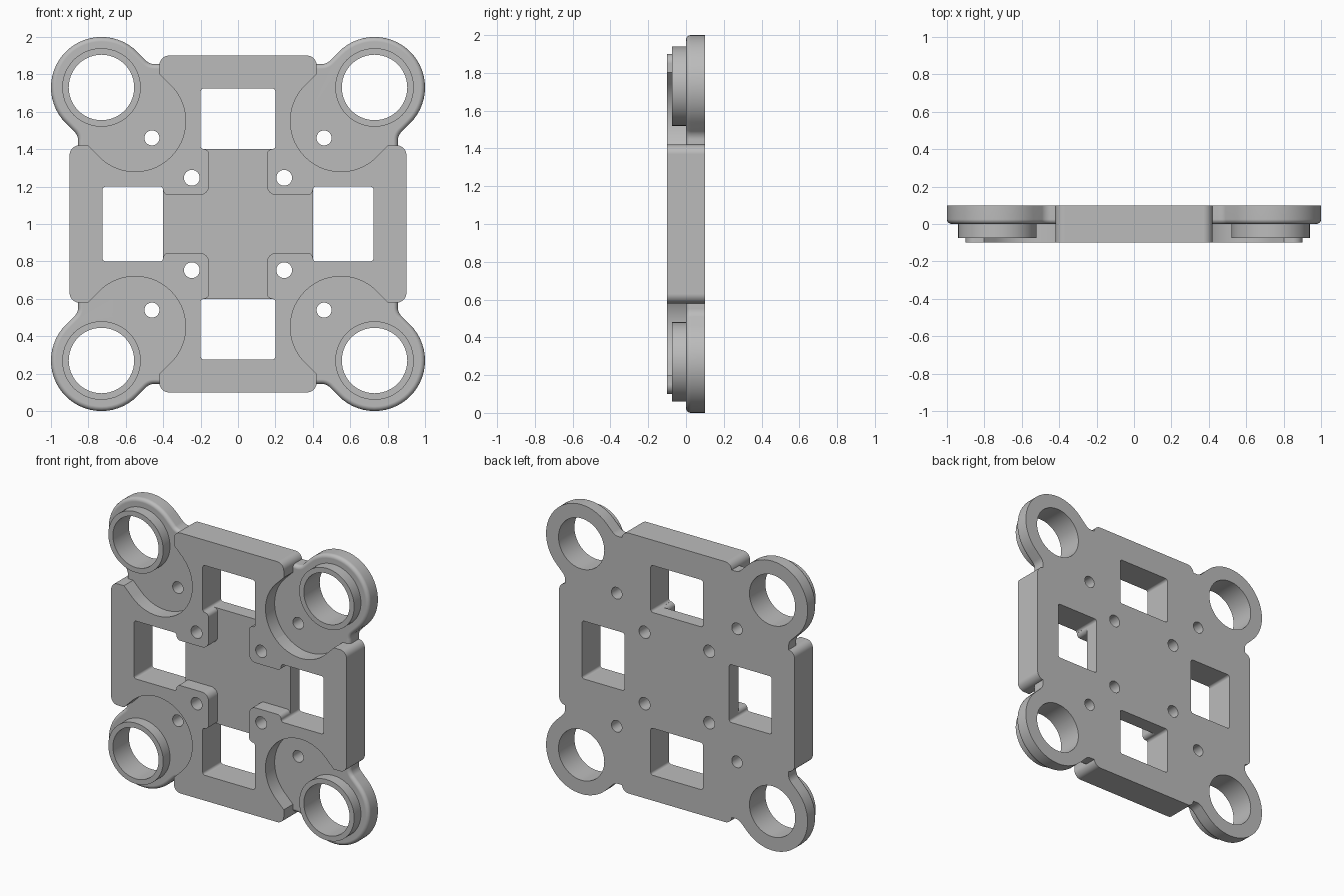
import bpy
import bmesh
from math import radians, tan, atan2, pi
from mathutils import Vector

if "Cube" in bpy.data.objects:
    bpy.data.objects.remove(bpy.data.objects["Cube"])

MID_Z = 1.0
RING, RING_R, LOBE = 0.73, 0.27, 0.55
REACH = RING_R * 2 ** 0.5


def rounded(corners, steps=14):
    """Fillet each (x, z, radius) corner of a closed outline."""
    out = []
    count = len(corners)
    for i, (x, z, r) in enumerate(corners):
        p = Vector((x, z))
        if r == 0:
            out.append(p)
            continue
        a = (Vector(corners[i - 1][:2]) - p).normalized()
        b = (Vector(corners[(i + 1) % count][:2]) - p).normalized()
        half = a.angle(b) / 2
        start = p + a * (r / tan(half))
        centre = p + (a + b).normalized() * (r / abs(a.cross((a + b).normalized())))
        end = p + b * (r / tan(half))
        s, e = start - centre, end - centre
        sweep = (atan2(e.y, e.x) - atan2(s.y, s.x) + pi) % (2 * pi) - pi
        for k in range(steps + 1):
            t = sweep * k / steps
            perp = Vector((-s.y, s.x))
            from_centre = s * cos_(t) + perp * sin_(t)
            out.append(centre + from_centre)
    clean = [p for i, p in enumerate(out) if (p - out[i - 1]).length > 1e-4]
    return clean


def cos_(t):
    return Vector((1, 0)).dot(unit(t))


def sin_(t):
    return Vector((0, 1)).dot(unit(t))


def unit(t):
    from math import cos, sin
    return Vector((cos(t), sin(t)))


def turn(corners, times):
    """Rotate outline corners by quarter turns."""
    for _ in range(times):
        corners = [(-z, x, r) for x, z, r in corners]
    return corners


def box(x0, x1, z0, z1, r=0.0):
    return [(x0, z0, r), (x1, z0, r), (x1, z1, r), (x0, z1, r)]


def disc(c, r):
    return box(c - r, c + r, c - r, c + r, r)


def four(corners):
    return [turn(corners, i) for i in range(4)]


def prisms(name, outlines, y0, y1, front_bevel=0.0):
    """Extrude closed outlines from y0 (front) to y1 (back)."""
    bm = bmesh.new()
    for outline in outlines:
        pts = rounded(outline)
        front = bm.faces.new([bm.verts.new((p.x, y0, p.y + MID_Z)) for p in pts])
        back = bm.faces.new([bm.verts.new((p.x, y1, p.y + MID_Z)) for p in reversed(pts)])
        f, b = list(front.verts), list(reversed(back.verts))
        for i in range(len(f)):
            bm.faces.new((f[i], f[i - 1], b[i - 1], b[i]))
    bmesh.ops.recalc_face_normals(bm, faces=bm.faces)
    if front_bevel:
        rim = [e for e in bm.edges if all(abs(v.co.y - y0) < 1e-5 for v in e.verts)]
        bmesh.ops.bevel(bm, geom=rim, offset=front_bevel, segments=4,
                        profile=0.5, affect='EDGES', clamp_overlap=False)
    mesh = bpy.data.meshes.new(name)
    bm.to_mesh(mesh)
    bm.free()
    obj = bpy.data.objects.new(name, mesh)
    bpy.context.collection.objects.link(obj)
    return obj


def combine(target, tool, operation):
    mod = target.modifiers.new("combine", 'BOOLEAN')
    mod.operation, mod.object, mod.solver = operation, tool, 'EXACT'
    bpy.context.view_layer.objects.active = target
    bpy.ops.object.modifier_apply(modifier=mod.name)
    bpy.data.objects.remove(tool)


# Cross-shaped body with rounded corner pockets
quarter = [(0.9, 0.42, 0.05), (LOBE + 0.252, 0.42, 0), (LOBE, LOBE - REACH, RING_R),
           (LOBE - REACH, LOBE, RING_R), (0.42, LOBE + 0.252, 0), (0.42, 0.9, 0.05)]
plate = prisms("mounting_plate", [sum(four(quarter), [])], -0.1, 0.15)

# Thin corner arms with a softened front rim
neck = 0.855
arm = [(0.25, 0.25, 0), (0.8, 0.25, 0), (neck, 0.38, 0), (neck, neck - REACH, 0.06),
       (RING + REACH, RING, RING_R), (RING, RING + REACH, RING_R),
       (neck - REACH, neck, 0.06), (0.38, neck, 0), (0.25, 0.8, 0)]
combine(plate, prisms("corner_arms", four(arm), 0, 0.14, 0.025), 'UNION')

# Raised collars around the corner holes
combine(plate, prisms("collars", four(disc(RING, 0.21)), -0.074, 0.06), 'UNION')

# Flat back
combine(plate, prisms("back_trim", [box(-2, 2, -2, 2)], 0.1, 0.3), 'DIFFERENCE')

# Cross-shaped centre recess, leaving four rounded pads
recess = [(0.45, 0.185, 0), (0.4, 0.185, 0), (0.4, 0.155, 0.028), (0.155, 0.155, 0.05),
          (0.155, 0.4, 0.028), (0.185, 0.4, 0), (0.185, 0.45, 0)]
combine(plate, prisms("centre_recess", [sum(four(recess), [])], -0.2, 0), 'DIFFERENCE')

# Through windows, corner holes and screw holes
cuts = four(box(-0.2, 0.2, 0.4, 0.725, 0.018))
for centre, radius in ((RING, 0.175), (0.46, 0.04), (0.247, 0.042)):
    cuts += four(disc(centre, radius))
combine(plate, prisms("openings", cuts, -0.2, 0.2), 'DIFFERENCE')

# Colour and shading
grey = bpy.data.materials.new("plain_grey")
grey.use_nodes = True
colour = (0.5, 0.5, 0.5, 1)
grey.diffuse_color = colour
grey.node_tree.nodes["Principled BSDF"].inputs["Base Color"].default_value = colour
plate.data.materials.clear()
plate.data.materials.append(grey)
for face in plate.data.polygons:
    face.material_index = 0

bpy.ops.object.select_all(action='DESELECT')
plate.select_set(True)
bpy.context.view_layer.objects.active = plate
bpy.ops.object.shade_smooth_by_angle(angle=radians(30))
weighted = plate.modifiers.new("even_shading", 'WEIGHTED_NORMAL')
weighted.keep_sharp = True
